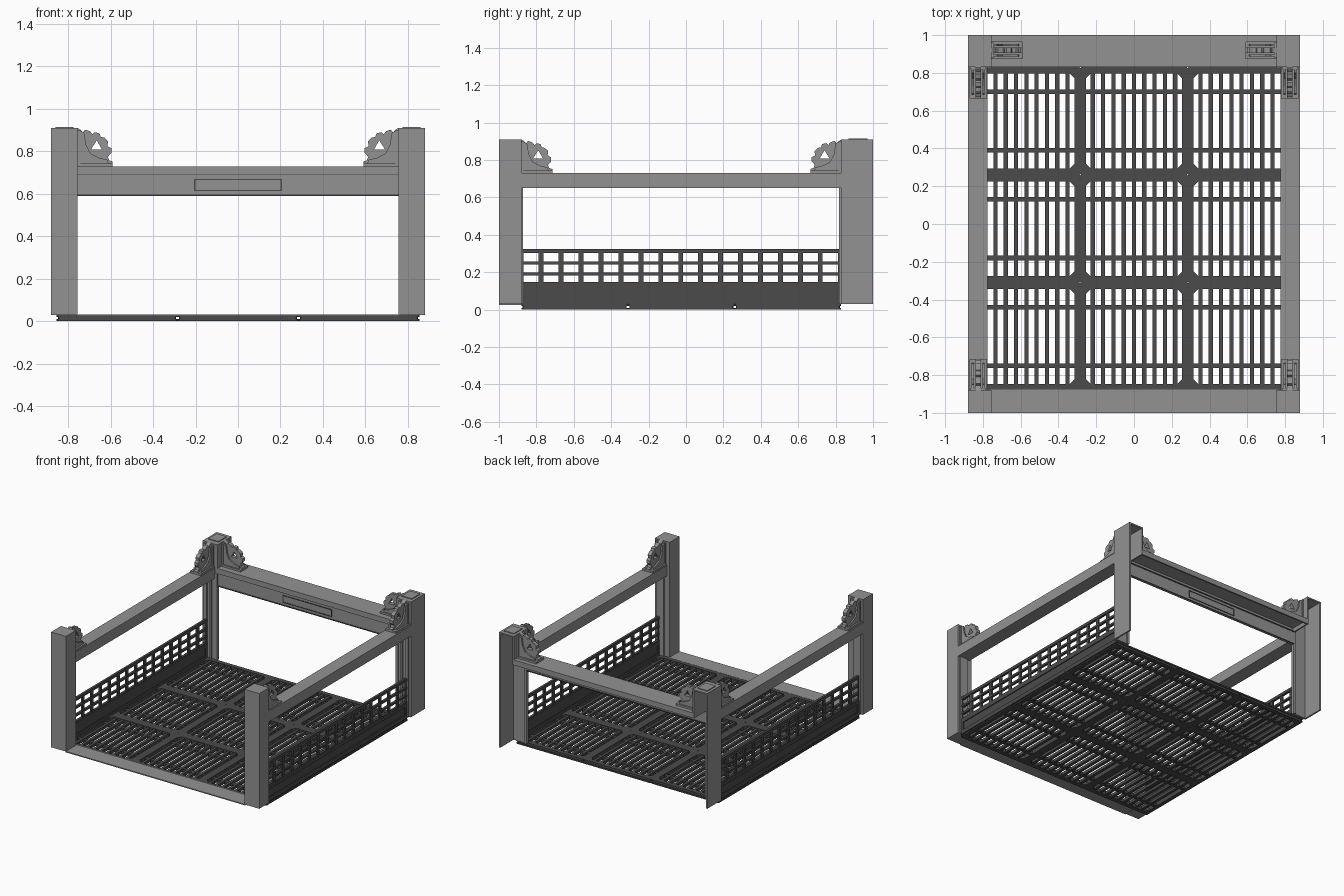
import bpy, bmesh
from mathutils import Matrix, Vector

if "Cube" in bpy.data.objects:
    bpy.data.objects.remove(bpy.data.objects["Cube"])


def material(name, v):
    m = bpy.data.materials.new(name)
    m.diffuse_color = (v, v, v, 1)
    m.use_nodes = True
    m.node_tree.nodes["Principled BSDF"].inputs["Base Color"].default_value = m.diffuse_color
    return m


LIGHT = material("light_grey", 0.29)
DARK = material("dark_grey", 0.07)


def finish(bm, name, mat):
    bmesh.ops.recalc_face_normals(bm, faces=bm.faces)
    me = bpy.data.meshes.new(name)
    bm.to_mesh(me)
    bm.free()
    me.materials.append(mat)
    ob = bpy.data.objects.new(name, me)
    bpy.context.collection.objects.link(ob)
    return ob


def add_box(bm, x0, x1, y0, y1, z0, z1):
    mat = Matrix.Translation(((x0 + x1) / 2, (y0 + y1) / 2, (z0 + z1) / 2)) @ \
        Matrix.Diagonal((abs(x1 - x0), abs(y1 - y0), abs(z1 - z0), 1))
    bmesh.ops.create_cube(bm, size=1, matrix=mat)


def boxes(name, mat, *dims):
    bm = bmesh.new()
    for d in dims:
        add_box(bm, *d)
    return finish(bm, name, mat)


def add_plate(bm, loops, thick, matrix):
    """Extruded 2D outline, further loops are holes."""
    edges, start = [], set(bm.verts)
    for loop in loops:
        vs = [bm.verts.new((p[0], p[1], 0)) for p in loop]
        edges += [bm.edges.new((vs[i - 1], vs[i])) for i in range(len(vs))]
    geo = bmesh.ops.triangle_fill(bm, use_beauty=True, edges=edges, normal=(0, 0, 1))["geom"]
    faces = [f for f in geo if isinstance(f, bmesh.types.BMFace)]
    out = bmesh.ops.extrude_face_region(bm, geom=faces, use_keep_orig=True)["geom"]
    top = [v for v in out if isinstance(v, bmesh.types.BMVert)]
    bmesh.ops.translate(bm, verts=top, vec=(0, 0, thick))
    bmesh.ops.transform(bm, matrix=matrix, verts=[v for v in bm.verts if v not in start])


def octagon(hx, hy, c):
    return [(hx - c, -hy), (hx, -hy + c), (hx, hy - c), (hx - c, hy),
            (-hx + c, hy), (-hx, hy - c), (-hx, -hy + c), (-hx + c, -hy)]


# Floor: nine slatted panels with a grooved rim
P = 0.57
for ix in (-1, 0, 1):
    for iy in (-1, 0, 1):
        cx, cy = ix * P, iy * P - 0.025
        bm = bmesh.new()
        h = P / 2
        hole = octagon(h - 0.03, h - 0.034, 0.025)
        for z, t, inset in ((0, 0.010, 0), (0.010, 0.010, 0.007), (0.020, 0.011, 0)):
            outer = octagon(h - inset, h - inset, 0.004)
            add_plate(bm, [outer, hole], t, Matrix.Translation((cx, cy, z)))
        for i in range(9):
            x = cx + (i - 4) * 0.0545
            add_box(bm, x - 0.011, x + 0.011, cy - h + 0.03, cy + h - 0.03, 0.006, 0.028)
        for s in (-1, 1):
            y = cy + s * 0.155
            add_box(bm, cx - h + 0.02, cx + h - 0.02, y - 0.012, y + 0.012, 0.003, 0.025)
        finish(bm, "floor_panel", DARK)

# Front sill strip
boxes("front_sill", LIGHT, (-0.76, 0.76, -1.0, -0.875, 0.024, 0.032))

for s in (-1, 1):
    # Front posts
    boxes("front_post", LIGHT, (s * 0.755, s * 0.88, -1.0, -0.88, 0.03, 0.91))

    # Back posts: outer plate, front wall, upper inner wall and cap, open at the back
    boxes("back_post", LIGHT,
          (s * 0.868, s * 0.88, 0.83, 1.0, 0.03, 0.91),
          (s * 0.765, s * 0.868, 0.83, 0.842, 0.03, 0.90),
          (s * 0.755, s * 0.767, 0.83, 1.0, 0.69, 0.90),
          (s * 0.755, s * 0.88, 0.83, 1.0, 0.90, 0.91),
          (s * 0.775, s * 0.86, 0.87, 0.97, 0.91, 0.916))
    # Slim guide columns at the posts
    boxes("guide_column", LIGHT,
          (s * 0.755, s * 0.775, 0.826, 0.850, 0.03, 0.69),
          (s * 0.80, s * 0.815, 0.818, 0.832, 0.03, 0.65),
          (s * 0.84, s * 0.865, 0.818, 0.832, 0.03, 0.65),
          (s * 0.80, s * 0.865, -0.882, -0.872, 0.03, 0.65))

    # Side rail between the posts
    boxes("side_rail", LIGHT, (s * 0.775, s * 0.88, -0.88, 0.83, 0.65, 0.73))

    # Lower side panel with raised border
    a, b = s * 0.835, s * 0.855
    boxes("side_panel", DARK,
          (s * 0.838, s * 0.848, -0.88, 0.825, 0.035, 0.13),
          (a, b, -0.88, 0.825, 0.030, 0.052),
          (a, b, -0.88, 0.825, 0.112, 0.135),
          (a, b, -0.88, -0.855, 0.052, 0.112),
          (a, b, 0.80, 0.825, 0.052, 0.112))

    # Side lattice
    bm = bmesh.new()
    for z0, z1 in ((0.135, 0.148), (0.183, 0.198), (0.242, 0.258), (0.303, 0.325)):
        add_box(bm, s * 0.836, s * 0.854, -0.88, 0.825, z0, z1)
    for i in range(17):
        y = -0.881 + i * 0.1066
        y0, y1 = max(y - 0.013, -0.88), min(y + 0.013, 0.825)
        add_box(bm, s * 0.839, s * 0.851, y0, y1, 0.13, 0.32)
    finish(bm, "side_lattice", DARK)

# Back beam: top shelf, thin front panel, dark trims and name-plate frame
boxes("back_shelf", LIGHT, (-0.765, 0.765, 0.83, 1.0, 0.72, 0.73),
      (-0.765, 0.765, 0.83, 0.842, 0.69, 0.72),
      (-0.765, 0.765, 0.988, 1.0, 0.69, 0.72))
boxes("back_panel", LIGHT, (-0.76, 0.76, 0.838, 0.850, 0.59, 0.70))
for z in (0.590, 0.688):
    boxes("back_trim", DARK, (-0.758, 0.758, 0.834, 0.854, z, z + 0.007))
bm = bmesh.new()
flat = Matrix(((1, 0, 0, 0), (0, 0, 1, 0.834), (0, 1, 0, 0.642), (0, 0, 0, 1)))
add_plate(bm, [octagon(0.208, 0.029, 0.002), octagon(0.201, 0.023, 0.002)], 0.02, flat)
finish(bm, "plate_frame", DARK)
boxes("plate", LIGHT, (-0.20, 0.20, 0.836, 0.852, 0.62, 0.664))

# Corner brackets: toothed quarter plates on a foot, with a triangular hole
PROFILE = [(0, 0), (0.165, 0), (0.165, 0.022), (0.148, 0.028), (0.142, 0.045), (0.158, 0.062),
           (0.158, 0.085), (0.140, 0.095), (0.143, 0.118), (0.125, 0.135), (0.108, 0.138),
           (0.103, 0.155), (0.080, 0.160), (0.070, 0.150), (0.058, 0.165), (0.035, 0.172),
           (0.025, 0.160), (0.012, 0.172), (0, 0.18)]
HOLE = [(0.062, 0.078), (0.115, 0.078), (0.090, 0.122)]
CHEEK = [(0, 0), (0.15, 0), (0.14, 0.03), (0.10, 0.04), (0.06, 0.06), (0.04, 0.10), (0.03, 0.16), (0, 0.17)]


def bracket(origin, direction):
    d, up = Vector(direction), Vector((0, 0, 1))
    n = d.cross(up)
    m = Matrix((d, up, n)).transposed().to_4x4()
    m.translation = origin
    bm = bmesh.new()
    add_plate(bm, [PROFILE, HOLE], 0.03, m @ Matrix.Translation((0, 0, -0.015)))
    for o in (-0.034, 0.022):
        add_plate(bm, [CHEEK], 0.012, m @ Matrix.Translation((0, 0, o)))
    add_plate(bm, [[(0, 0), (0.165, 0), (0.165, 0.014), (0, 0.014)]], 0.092,
              m @ Matrix.Translation((0, 0, -0.046)))
    add_plate(bm, [[(0, 0), (0.012, 0), (0.012, 0.17), (0, 0.17)]], 0.08,
              m @ Matrix.Translation((0, 0, -0.04)))
    finish(bm, "corner_bracket", LIGHT)


for s in (-1, 1):
    bracket((s * 0.825, -0.88, 0.73), (0, 1, 0))
    bracket((s * 0.825, 0.83, 0.73), (0, -1, 0))
    bracket((s * 0.755, 0.92, 0.73), (-s, 0, 0))
